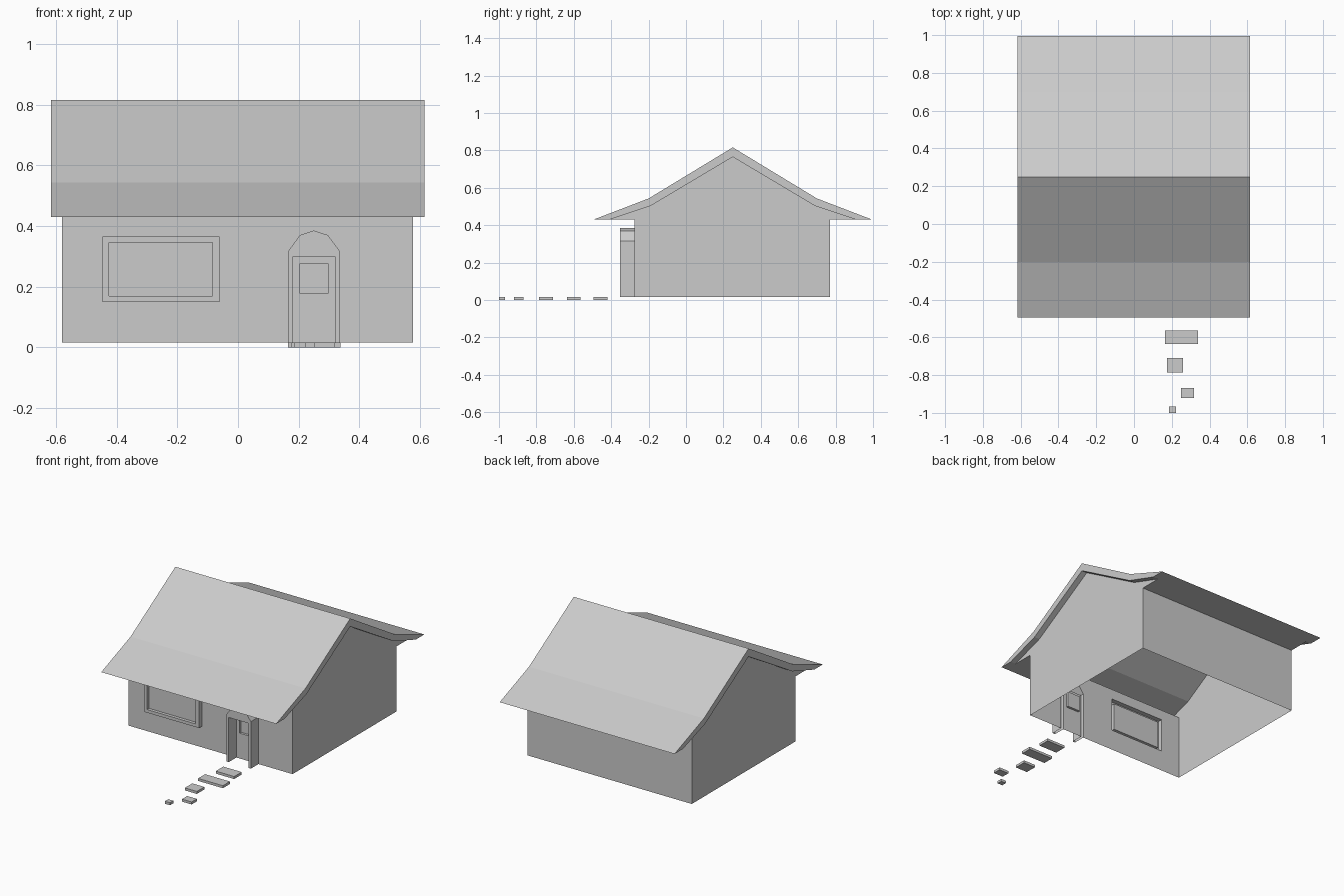
import bpy
import bmesh

if "Cube" in bpy.data.objects:
    bpy.data.objects.remove(bpy.data.objects["Cube"])

grey = bpy.data.materials.new("plain_grey")
grey.diffuse_color = (0.6, 0.6, 0.6, 1)
grey.use_nodes = True
grey.node_tree.nodes["Principled BSDF"].inputs["Base Color"].default_value = grey.diffuse_color

FLOOR, EAVE = 0.016, 0.43          # wall foot and eave heights
FRONT, BACK = -0.275, 0.77         # wall planes
LEFT, RIGHT = -0.58, 0.577
RIDGE_Y = 0.25


def finish(name, bm):
    bmesh.ops.remove_doubles(bm, verts=bm.verts, dist=1e-5)
    bmesh.ops.recalc_face_normals(bm, faces=bm.faces)
    mesh = bpy.data.meshes.new(name)
    bm.to_mesh(mesh)
    bm.free()
    mesh.materials.append(grey)
    obj = bpy.data.objects.new(name, mesh)
    bpy.context.collection.objects.link(obj)
    return obj


def face(bm, pts):
    return bm.faces.new([bm.verts.new(p) for p in pts])


def at_y(pts, y):
    return [(x, y, z) for x, z in pts]


def rect(x0, x1, z0, z1):
    return [(x0, z0), (x1, z0), (x1, z1), (x0, z1)]


def sheet(bm, loops, y):
    """Flat upright sheet: first loop is the outline, the rest are holes."""
    edges = []
    for loop in loops:
        vs = [bm.verts.new(p) for p in at_y(loop, y)]
        edges += [bm.edges.new((vs[i - 1], vs[i])) for i in range(len(vs))]
    bmesh.ops.triangle_fill(bm, edges=edges, use_beauty=True, normal=(0, -1, 0))


def band(bm, pts, y0, y1, closed=True):
    """Strip joining the same path at two depths."""
    for i in range(0 if closed else 1, len(pts)):
        (xa, za), (xb, zb) = pts[i - 1], pts[i]
        face(bm, [(xa, y0, za), (xb, y0, zb), (xb, y1, zb), (xa, y1, za)])


def mirror_y(half):
    """Complete a (y, z) half profile whose last point lies on the ridge."""
    return half + [(2 * RIDGE_Y - y, z) for y, z in reversed(half[:-1])]


# Outlines of the openings in the front wall
win_out = rect(-0.446, -0.061, 0.15, 0.365)
win_in = rect(-0.426, -0.084, 0.17, 0.345)
arch = [(0.164, FLOOR), (0.164, 0.315), (0.204, 0.37), (0.25, 0.385),
        (0.296, 0.37), (0.337, 0.315), (0.337, FLOOR)]
door_in = [(0.181, FLOOR), (0.181, 0.30), (0.319, 0.30), (0.319, FLOOR)]
glass = rect(0.204, 0.296, 0.177, 0.276)

# Walls: open underneath, gables flare out to the eaves
inner = mirror_y([(-0.41, EAVE), (-0.19, 0.503), (RIDGE_Y, 0.765)])
gable = [(FRONT, FLOOR), (FRONT, EAVE)] + inner + [(BACK, EAVE), (BACK, FLOOR)]
bm = bmesh.new()
for x in (LEFT, RIGHT):
    face(bm, [(x, y, z) for y, z in gable])
for y0, y1 in ((-0.41, FRONT), (BACK, 0.91)):
    face(bm, [(LEFT, y0, EAVE), (RIGHT, y0, EAVE), (RIGHT, y1, EAVE), (LEFT, y1, EAVE)])
face(bm, at_y(rect(LEFT, RIGHT, FLOOR, EAVE), BACK))
outline = [(LEFT, EAVE), (LEFT, FLOOR)] + arch + [(RIGHT, FLOOR), (RIGHT, EAVE)]
sheet(bm, [outline, win_out], FRONT)
finish("walls", bm)

# Window: raised frame with a recessed pane
bm = bmesh.new()
band(bm, win_out, FRONT, FRONT - 0.03)
sheet(bm, [win_out, win_in], FRONT - 0.03)
band(bm, win_in, FRONT - 0.03, FRONT - 0.01)
face(bm, at_y(win_in, FRONT - 0.01))
finish("window", bm)

# Door surround: deep arch with straight jambs
bm = bmesh.new()
band(bm, arch, FRONT, -0.352, closed=False)
sheet(bm, [arch + door_in[::-1]], -0.352)
band(bm, door_in, -0.352, FRONT, closed=False)
finish("door_surround", bm)

# Door with a small recessed pane
bm = bmesh.new()
sheet(bm, [door_in, glass], FRONT)
band(bm, glass, FRONT, FRONT + 0.015)
face(bm, at_y(glass, FRONT + 0.015))
finish("door", bm)

# Roof: bent slab extruded along x
outer = mirror_y([(-0.495, EAVE), (-0.2, 0.543), (RIDGE_Y, 0.816)])
bm = bmesh.new()
end = face(bm, [(-0.616, y, z) for y, z in outer + inner[::-1]])
new = bmesh.ops.extrude_face_region(bm, geom=[end], use_keep_orig=True)["geom"]
bmesh.ops.translate(bm, vec=(1.231, 0, 0),
                    verts=[v for v in new if isinstance(v, bmesh.types.BMVert)])
finish("roof", bm)

# Stepping stones leading to the door: x0, x1, y0, y1
stones = [(0.19, 0.32, -0.495, -0.42), (0.164, 0.338, -0.635, -0.565),
          (0.175, 0.26, -0.785, -0.71), (0.25, 0.318, -0.92, -0.868),
          (0.186, 0.222, -1.0, -0.967)]
for i, (x0, x1, y0, y1) in enumerate(stones):
    bm = bmesh.new()
    bmesh.ops.create_cube(bm, size=1)
    bmesh.ops.scale(bm, vec=(x1 - x0, y1 - y0, 0.016), verts=bm.verts)
    bmesh.ops.translate(bm, vec=((x0 + x1) / 2, (y0 + y1) / 2, 0.008), verts=bm.verts)
    finish(f"stepping_stone_{i + 1}", bm)
